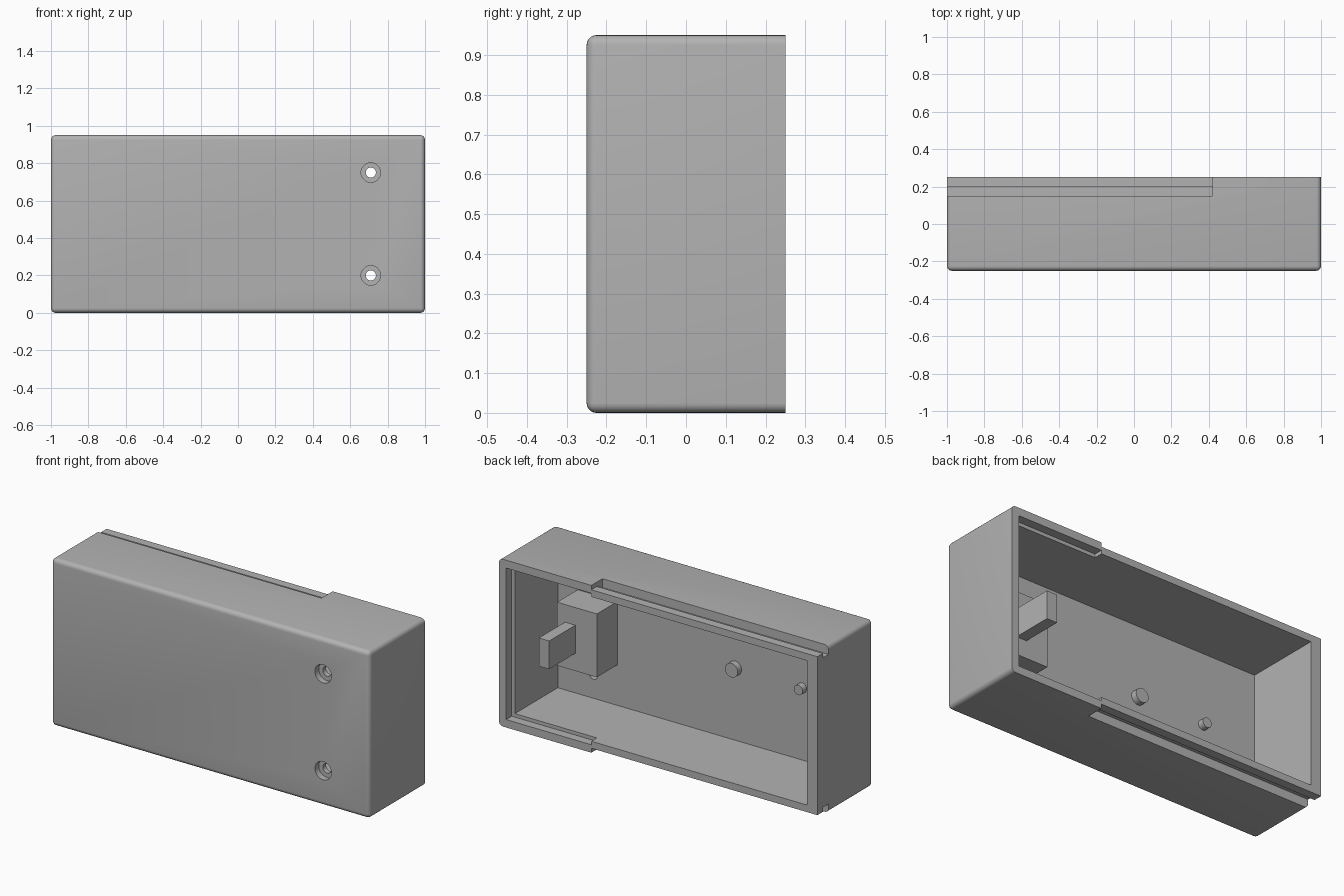
import bpy, bmesh, math
from mathutils import Matrix

if "Cube" in bpy.data.objects:
    bpy.data.objects.remove(bpy.data.objects["Cube"], do_unlink=True)

GREY = bpy.data.materials.new("light_grey")
GREY.use_nodes = True
colour = (0.45, 0.45, 0.45, 1)
GREY.diffuse_color = colour
GREY.node_tree.nodes["Principled BSDF"].inputs["Base Color"].default_value = colour

H = 0.95       # case height
MID = H / 2
WALL = 0.065
BACK = 0.25    # open back plane
FLOOR = -BACK + WALL
STEP_X = 0.42  # where the lid rails end


def finish(name, bm):
    mesh = bpy.data.meshes.new(name)
    bm.to_mesh(mesh)
    bm.free()
    mesh.materials.append(GREY)
    obj = bpy.data.objects.new(name, mesh)
    bpy.context.collection.objects.link(obj)
    return obj


def box(name, x, y, z, fillet=0):
    bm = bmesh.new()
    bmesh.ops.create_cube(bm, size=1)
    for v in bm.verts:
        v.co = [lo + (c + 0.5) * (hi - lo) for c, (lo, hi) in zip(v.co, (x, y, z))]
    if fillet:
        # round everything except the open back rim
        edges = [e for e in bm.edges if any(v.co.y < 0 for v in e.verts)]
        bmesh.ops.bevel(bm, geom=edges, offset=fillet, segments=5,
                        profile=0.5, affect='EDGES')
    return finish(name, bm)


def rod(name, x, z, radius, y0, y1):
    bm = bmesh.new()
    bmesh.ops.create_cone(bm, cap_ends=True, segments=32, radius1=radius,
                          radius2=radius, depth=y1 - y0)
    bmesh.ops.transform(bm, verts=bm.verts, matrix=Matrix.Translation(
        (x, (y0 + y1) / 2, z)) @ Matrix.Rotation(math.pi / 2, 4, 'X'))
    return finish(name, bm)


def smooth(obj):
    bpy.ops.object.select_all(action='DESELECT')
    obj.select_set(True)
    bpy.context.view_layer.objects.active = obj
    bpy.ops.object.shade_smooth_by_angle(angle=math.radians(30))


def cut(obj, cutter):
    cutter.hide_render = True
    mod = obj.modifiers.new("cut", 'BOOLEAN')
    mod.operation = 'DIFFERENCE'
    mod.solver = 'EXACT'
    mod.object = cutter
    bpy.context.view_layer.objects.active = obj
    bpy.ops.object.modifier_apply(modifier=mod.name)
    bpy.data.objects.remove(cutter, do_unlink=True)


# Hollow case, open at the back
case = box("case", (-1, 1), (-BACK, BACK), (0, H), fillet=0.025)
cut(case, box("cavity_cutter", (WALL - 1, 1 - WALL), (FLOOR, 0.4), (WALL, H - WALL)))

# Lid seat inside the rim
cut(case, box("seat_cutter", (STEP_X, 0.955), (0.2, 0.4), (0.045, H - 0.045)))

# Sliding rails along the top and bottom edges
for side in (1, -1):
    for y, depth in (((0.15, 0.2), 0.05), ((0.199, 0.4), 0.025)):
        z = sorted((MID + side * (MID - depth), MID + side * (MID + 0.1)))
        cut(case, box("rail_cutter", (-1.1, STEP_X), y, z))

# Counterbored screw holes
for z in (0.2, H - 0.2):
    cut(case, rod("hole_cutter", 0.71, z, 0.027, -0.4, 0))
    cut(case, rod("counterbore_cutter", 0.71, z, 0.052, -0.4, -BACK + 0.035))
smooth(case)

# Switch block and its lever
box("switch_block", (0.56, 0.81), (FLOOR, 0), (MID - 0.18, MID + 0.18))
box("switch_lever", (0.695, 0.76), (0, 0.235), (MID - 0.08, MID + 0.08))

# Locating pegs on the inner front wall
smooth(rod("large_peg", -0.18, MID, 0.04, FLOOR, FLOOR + 0.035))
smooth(rod("small_peg", -0.6, MID, 0.028, FLOOR, FLOOR + 0.035))
